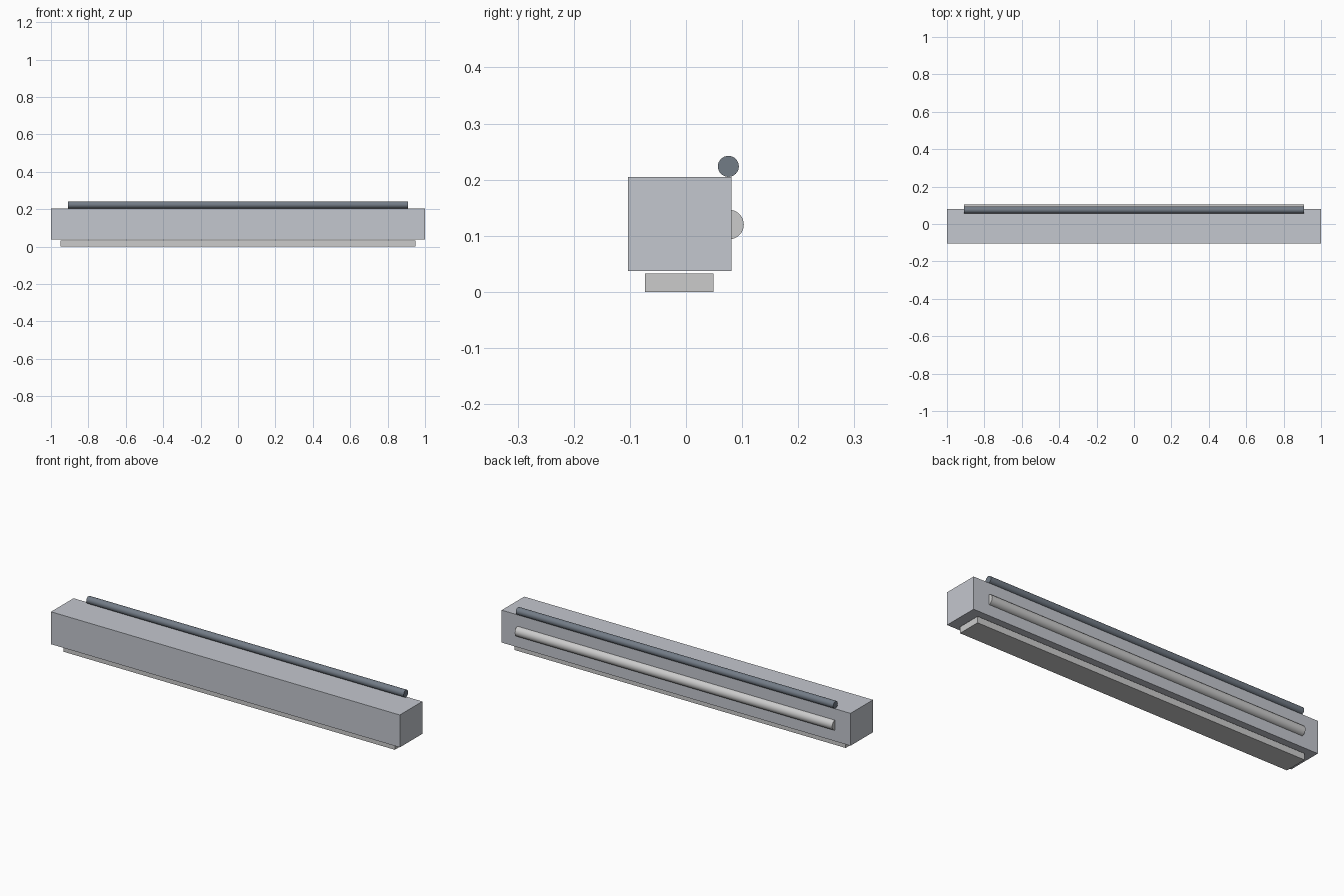
import bpy, math

if "Cube" in bpy.data.objects:
    bpy.data.objects.remove(bpy.data.objects["Cube"])


def tint(obj, rgb):
    mat = bpy.data.materials.new(obj.name + "_paint")
    mat.diffuse_color = (*rgb, 1)
    mat.use_nodes = True
    mat.node_tree.nodes["Principled BSDF"].inputs["Base Color"].default_value = mat.diffuse_color
    obj.data.materials.append(mat)


def box(name, half_x, y0, y1, z0, z1):
    bpy.ops.mesh.primitive_cube_add(size=1, location=(0, (y0 + y1) / 2, (z0 + z1) / 2))
    obj = bpy.context.object
    obj.name = name
    obj.scale = (2 * half_x, y1 - y0, z1 - z0)
    bpy.ops.object.transform_apply(location=False, rotation=False, scale=True)
    return obj


def rod(name, half_x, radius, y, z):
    bpy.ops.mesh.primitive_cylinder_add(vertices=32, radius=radius, depth=2 * half_x,
                                        location=(0, y, z), rotation=(0, math.pi / 2, 0))
    obj = bpy.context.object
    obj.name = name
    bpy.ops.object.shade_smooth_by_angle(angle=math.radians(30))
    return obj


# Long housing and the narrower strip hanging just beneath it
body = box("housing", 1.0, -0.103, 0.081, 0.037, 0.205)
tint(body, (0.55, 0.57, 0.62))
box("bottom_strip", 0.95, -0.073, 0.049, 0.0, 0.033)

# Dark pipe resting along the top rear edge
pipe = rod("top_pipe", 0.91, 0.0187, 0.0755, 0.2237)
tint(pipe, (0.17, 0.2, 0.24))

# Light tube half sunk into the back face
rod("rear_tube", 0.91, 0.0265, 0.0765, 0.12)
